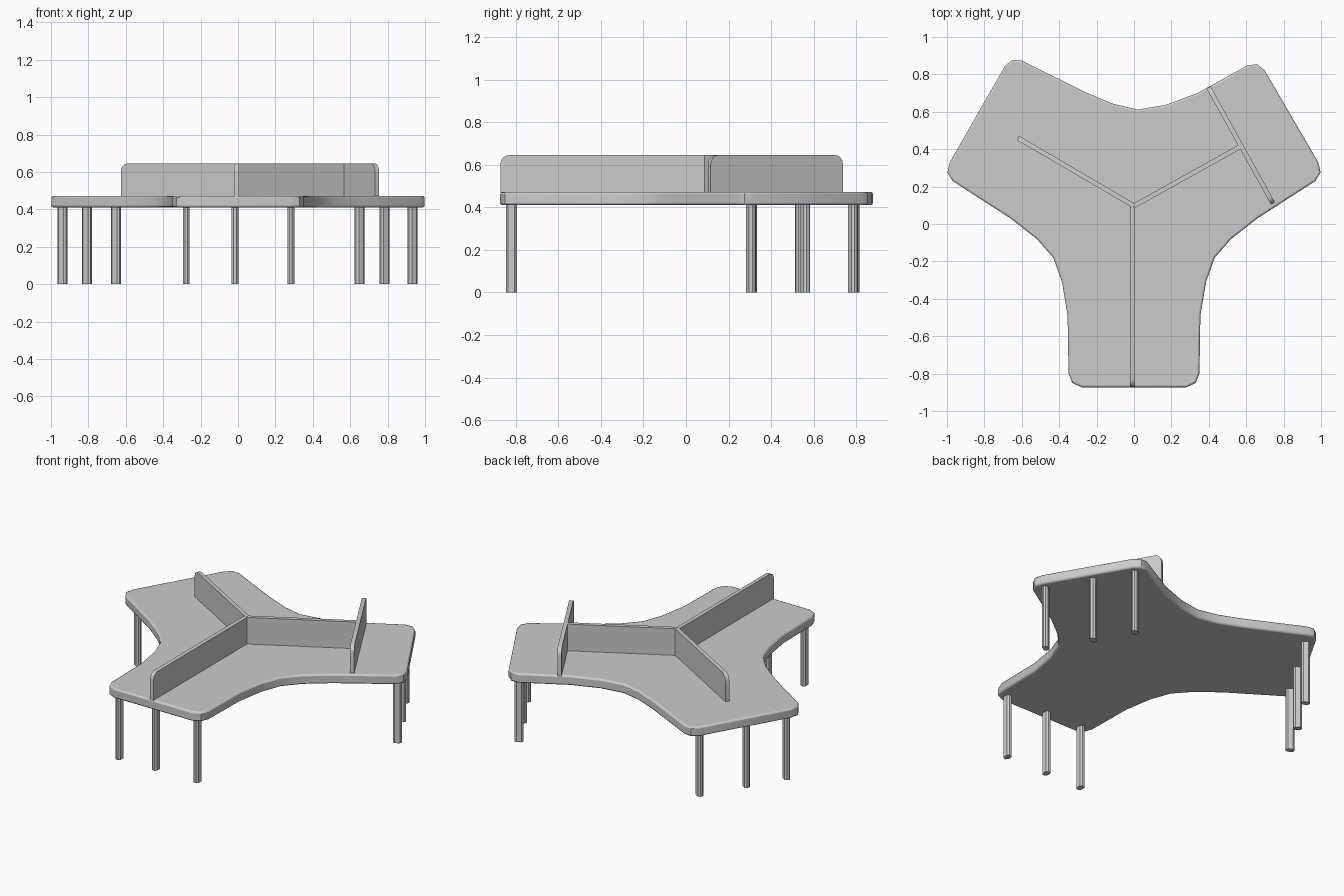
import bpy, bmesh
from math import sin, cos, pi, atan2
from mathutils import Vector, Matrix

if "Cube" in bpy.data.objects:
    bpy.data.objects.remove(bpy.data.objects["Cube"])

TOP, UNDER, PANEL_TOP = 0.472, 0.41, 0.645


def prism(name, outline, depth, matrix=None, bevel=0.0):
    """Extrude a closed 2D outline along its local z, then place it."""
    bm = bmesh.new()
    face = bm.faces.new([bm.verts.new((x, y, 0)) for x, y in outline])
    ext = bmesh.ops.extrude_face_region(bm, geom=[face])
    bmesh.ops.translate(bm, vec=(0, 0, depth),
                        verts=[v for v in ext["geom"] if isinstance(v, bmesh.types.BMVert)])
    if matrix:
        bm.transform(matrix)
    bmesh.ops.recalc_face_normals(bm, faces=bm.faces)
    me = bpy.data.meshes.new(name)
    bm.to_mesh(me)
    bm.free()
    ob = bpy.data.objects.new(name, me)
    bpy.context.collection.objects.link(ob)
    if bevel:
        mod = ob.modifiers.new("edge", "BEVEL")
        mod.width, mod.segments = bevel, 2
        mod.limit_method, mod.angle_limit = "ANGLE", 1.2
    bpy.context.view_layer.objects.active = ob
    bpy.ops.object.select_all(action="DESELECT")
    ob.select_set(True)
    bpy.ops.object.shade_smooth_by_angle(angle=0.5)
    return ob


# Three-armed tabletop
right = [(0.28, -0.873), (0.33, -0.85), (0.35, -0.80), (0.355, -0.49), (0.385, -0.31),
         (0.432, -0.18), (0.52, -0.08), (0.66, 0.03), (0.97, 0.23), (0.998, 0.275),
         (0.985, 0.33)]
back = [(0.70, 0.82), (0.66, 0.853), (0.61, 0.85), (0.34, 0.70), (0.17, 0.637),
        (0.02, 0.612), (-0.11, 0.642), (-0.26, 0.705), (-0.60, 0.873),
        (-0.65, 0.878), (-0.69, 0.845)]
left = [(-x, y) for x, y in reversed(right)]
prism("tabletop", right + back + left, TOP - UNDER,
      Matrix.Translation((0, 0, UNDER)), bevel=0.01)


# Upright divider panels with rounded free corners
def panel(name, a, b, round_start=False, t=0.025, r=0.042):
    a, b = Vector(a), Vector(b)
    length, h = (b - a).length, PANEL_TOP - TOP + 0.005
    arc = [(r * sin(i * pi / 8), r * cos(i * pi / 8)) for i in range(5)]
    pts = [(0, 0), (length, 0)]
    pts += [(length - r + x, h - r + y) for x, y in reversed(arc)]
    pts += [(r - x, h - r + y) for x, y in arc] if round_start else [(0, h)]
    m = (Matrix.Translation((a.x, a.y, TOP - 0.005))
         @ Matrix.Rotation(atan2(b.y - a.y, b.x - a.x), 4, "Z")
         @ Matrix.Rotation(pi / 2, 4, "X") @ Matrix.Translation((0, 0, -t / 2)))
    prism(name, pts, t, m)


hub = (0.0, 0.097)
panel("front_divider", (-0.008, 0.09), (-0.008, -0.872))
panel("left_divider", hub, (-0.62, 0.46))
panel("right_divider", hub, (0.565, 0.412), r=0.001)
panel("cross_divider", (0.398, 0.731), (0.743, 0.11), round_start=True)

# Legs, three under each arm end, long axis pointing outward
w, d, c = 0.018, 0.026, 0.011
section = [(d - c, -w), (d, -w + c), (d, w - c), (d - c, w),
           (c - d, w), (-d, w - c), (-d, c - w), (c - d, -w)]
arms = {
    "front": (-pi / 2, [(-0.277, -0.82), (-0.016, -0.82), (0.283, -0.82)]),
    "right": (pi / 6, [(0.933, 0.305), (0.783, 0.56), (0.65, 0.785)]),
    "left": (5 * pi / 6, [(-0.938, 0.31), (-0.807, 0.535), (-0.652, 0.793)]),
}
for arm, (angle, spots) in arms.items():
    for i, (x, y) in enumerate(spots):
        m = Matrix.Translation((x, y, 0)) @ Matrix.Rotation(angle, 4, "Z")
        prism(f"{arm}_leg_{i + 1}", section, UNDER + 0.005, m)
